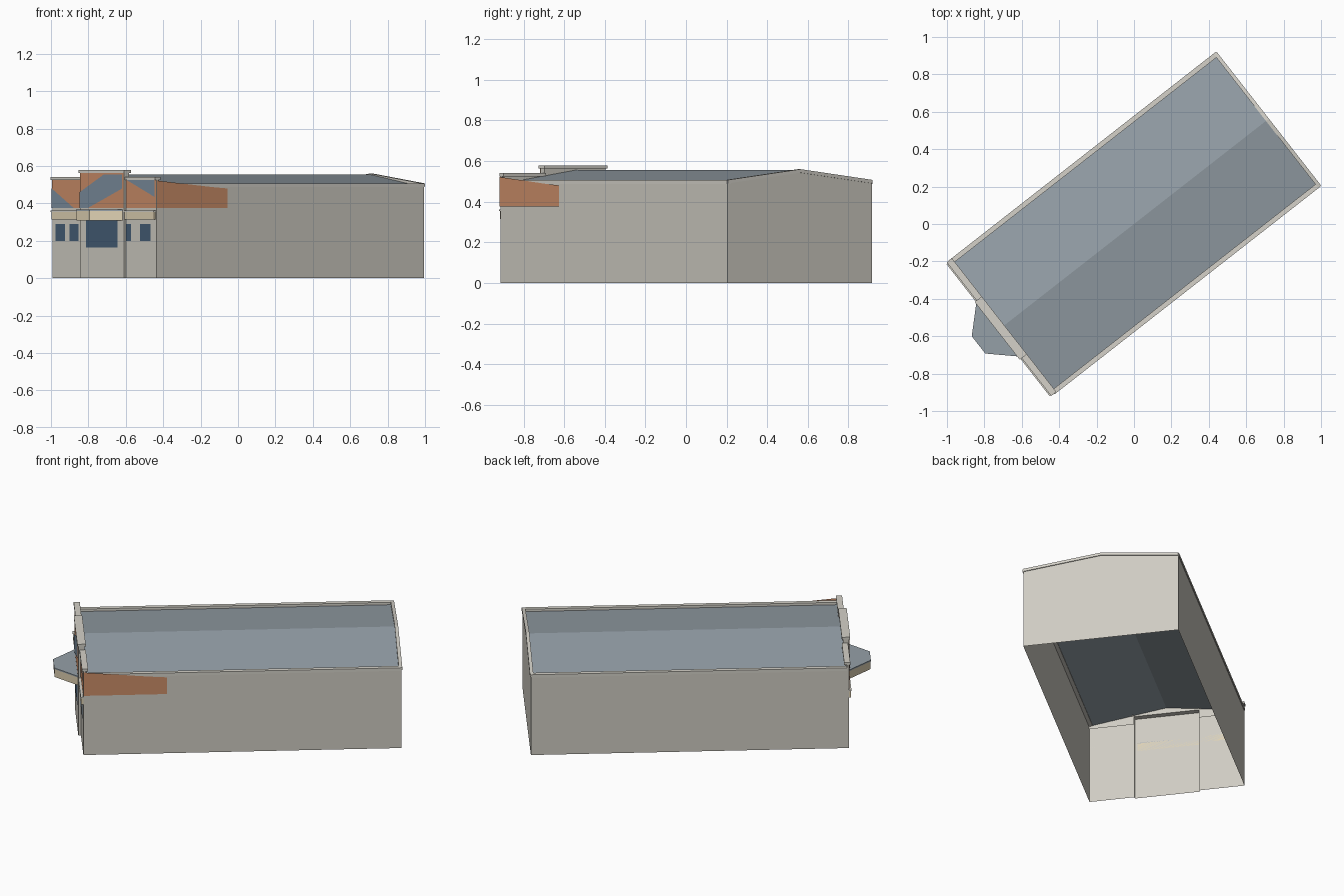
import bpy
from math import radians

if "Cube" in bpy.data.objects:
    bpy.data.objects.remove(bpy.data.objects["Cube"])

# Local frame: x = building length (facade at -x), y = width; everything is turned 38 degrees
TURN = radians(38)
U0, U1, W = -0.895, 0.91, 0.452
EAVE, RIDGE = 0.49, 0.555


def material(name, rgb):
    m = bpy.data.materials.new(name)
    m.diffuse_color = (*rgb, 1)
    m.use_nodes = True
    m.node_tree.nodes["Principled BSDF"].inputs["Base Color"].default_value = m.diffuse_color
    return m


WALL = material("wall_plaster", (0.62, 0.60, 0.54))
TRIM = material("trim", (0.66, 0.64, 0.58))
ROOF = material("roof_slate", (0.30, 0.35, 0.39))
CREAM = material("cream_band", (0.74, 0.64, 0.45))
GLASS = material("dark_glass", (0.06, 0.11, 0.18))
ORANGE = material("orange_paint", (0.60, 0.27, 0.14))
BLUE = material("blue_paint", (0.20, 0.27, 0.34))


def mesh(name, verts, faces, mat):
    me = bpy.data.meshes.new(name)
    me.from_pydata(verts, [], faces)
    me.materials.append(mat)
    ob = bpy.data.objects.new(name, me)
    bpy.context.collection.objects.link(ob)
    ob.rotation_euler.z = TURN
    return ob


def sheet(name, verts, mat):
    return mesh(name, verts, [tuple(range(len(verts)))], mat)


def prism(name, base, offset, mat):
    n = len(base)
    top = [tuple(a + b for a, b in zip(p, offset)) for p in base]
    faces = [tuple(range(n))[::-1], tuple(range(n, 2 * n))]
    faces += [(i, (i + 1) % n, n + (i + 1) % n, n + i) for i in range(n)]
    return mesh(name, base + top, faces, mat)


def box(name, u0, u1, v0, v1, z0, z1, mat):
    base = [(u0, v0, z0), (u1, v0, z0), (u1, v1, z0), (u0, v1, z0)]
    return prism(name, base, (0, 0, z1 - z0), mat)


def front(name, u, pts, mat):
    """Flat panel facing the street, from (v, z) points."""
    return sheet(name, [(u, v, z) for v, z in pts], mat)


def rect(v0, v1, z0, z1):
    return [(v1, z0), (v0, z0), (v0, z1), (v1, z1)]


# Hall: two side walls, rear gable, pitched roof, open underneath
for s, side in ((-1, "right"), (1, "left")):
    w = s * W
    sheet(side + "_wall", [(U0, w, 0), (U1, w, 0), (U1, w, EAVE), (U0, w, EAVE)][::-s], WALL)
    sheet(side + "_roof", [(U0, s * (W - 0.01), EAVE), (U1, s * (W - 0.01), EAVE),
                           (U1, 0, RIDGE), (U0, 0, RIDGE)][::-s], ROOF)
    box(side + "_eave_cap", U0, U1, w - s * 0.022, w + s * 0.004, EAVE - 0.002, 0.507, TRIM)
    # sloping cap along the rear gable
    prism(side + "_gable_cap", [(U1 - 0.015, w, EAVE), (U1 - 0.015, 0, RIDGE - 0.012),
                                (U1 - 0.015, 0, RIDGE + 0.005), (U1 - 0.015, w, 0.507)],
          (0.02, 0, 0), TRIM)
sheet("rear_wall", [(U1, -W, 0), (U1, W, 0), (U1, W, EAVE), (U1, 0, RIDGE), (U1, -W, EAVE)], WALL)

# Facade wings and the taller, projecting centre
UW, UC, C = -0.907, -0.922, 0.19
for s, side in ((-1, "right"), (1, "left")):
    a, b = sorted((s * C, s * W))
    front(side + "_wing", UW, rect(a, b, 0, 0.53), WALL)
    front(side + "_wing_parapet_back", U0 + 0.005, rect(a, b, EAVE - 0.02, 0.53)[::-1], WALL)
    sheet(side + "_wing_end", [(UW, s * W, 0), (U0, s * W, 0), (U0, s * W, 0.53), (UW, s * W, 0.53)], WALL)
    sheet(side + "_centre_return", [(UC, s * C, 0), (UW, s * C, 0), (UW, s * C, 0.53), (UC, s * C, 0.53)], WALL)
    box(side + "_wing_cap", UW - 0.008, -0.88, a, b + 0.003, 0.525, 0.54, TRIM)
    box(side + "_wing_band", UW - 0.012, UW, *sorted((s * C, s * 0.445)), 0.315, 0.355, CREAM)
    box(side + "_band_cap", UW - 0.015, UW, *sorted((s * C, s * 0.448)), 0.355, 0.362, TRIM)
front("centre_front", UC, rect(-C, C, 0, 0.565), WALL)
box("centre_parapet", UC + 0.001, -0.888, -C, C, 0.52, 0.566, WALL)
box("centre_cap", UC - 0.006, -0.88, -C - 0.006, C + 0.006, 0.564, 0.578, TRIM)

# Windows and entrance
for i, (v0, v1) in enumerate(((0.339, 0.419), (0.22, 0.297), (-0.235, -0.192), (-0.406, -0.312))):
    front("window_%d" % i, UW - 0.003, rect(v0, v1, 0.2, 0.29), GLASS)
front("entrance_glass", UC - 0.003, rect(-0.138, 0.138, 0.165, 0.31), GLASS)

# Entrance canopy: splayed plan with a thin slate top
plan = [(UC, 0.185), (-1.05, 0.06), (-1.05, -0.055), (UC, -0.175)]
prism("canopy_fascia", [(u, v, 0.31) for u, v in plan], (0, 0, 0.05), CREAM)
prism("canopy_roof", [(u - 0.003 * (u < -1), v * 1.02, 0.36) for u, v in plan], (0, 0, 0.008), ROOF)

# Painted panels on the facade
front("left_mural", UW - 0.002, rect(C, W, 0.375, 0.525), ORANGE)
front("right_mural", UW - 0.002, rect(-W, -C, 0.375, 0.525), ORANGE)
front("centre_mural", UC - 0.002, rect(-C, C, 0.375, 0.564), ORANGE)
front("left_mural_patch", UW - 0.004, [(W, 0.375), (0.26, 0.375), (W, 0.48)], BLUE)
front("right_mural_patch", UW - 0.004, [(-0.2, 0.525), (-0.44, 0.525), (-0.44, 0.435)], BLUE)
front("centre_mural_patch", UC - 0.004, [(0.19, 0.375), (0.12, 0.375), (-0.18, 0.48),
                                         (-0.18, 0.555), (-0.02, 0.555), (0.19, 0.46)], BLUE)

# Painted strip wrapping onto the right wall, rising to meet the facade
y = -W - 0.006
sheet("side_mural", [(UW, y, 0.375), (-0.43, y, 0.375), (-0.43, y, 0.48), (-0.54, y, 0.488),
                     (UW, y, 0.522)], ORANGE)
